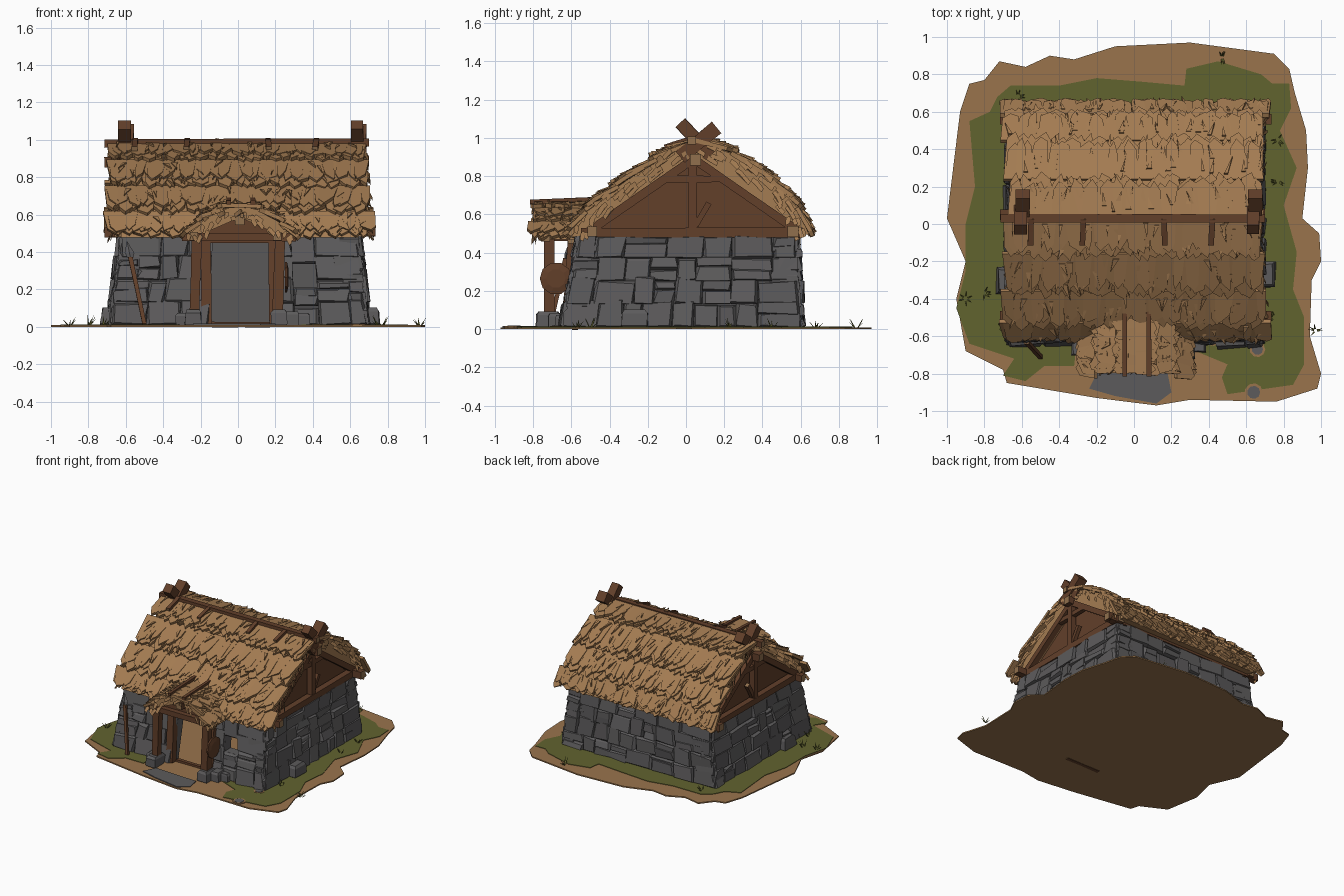
import bpy, bmesh, math, random
from mathutils import Vector
random.seed(4)
rnd = random.uniform
if "Cube" in bpy.data.objects:
    bpy.data.objects.remove(bpy.data.objects["Cube"], do_unlink=True)

def material(name, *rgb):
    m = bpy.data.materials.new(name)
    m.use_nodes = True
    m.diffuse_color = (*rgb, 1)
    m.node_tree.nodes["Principled BSDF"].inputs["Base Color"].default_value = (*rgb, 1)
    return m

THATCH = material("straw thatch", .37, .2, .084)
WOOD = material("brown wood", .122, .05, .023)
CUT = material("cut wood end", .28, .16, .075)
STONE = material("grey stone", .108, .104, .106)
EARTH = material("bare earth", .32, .175, .073)
GRASS = material("grass", .12, .125, .028)
SQUARE = ((-1, -1), (1, -1), (1, 1), (-1, 1))

def loft(bm, rings, cap_mat=0):
    """Join equal rings of points into a closed solid."""
    vs = [[bm.verts.new(p) for p in r] for r in rings]
    for a, b in zip(vs, vs[1:]):
        for i in range(len(a)):
            bm.faces.new((a[i - 1], a[i], b[i], b[i - 1]))
    for ring in (vs[0], vs[-1]):
        bm.faces.new(ring).material_index = cap_mat

def finish(name, bm, *mats):
    bmesh.ops.recalc_face_normals(bm, faces=bm.faces)
    me = bpy.data.meshes.new(name)
    bm.to_mesh(me)
    bm.free()
    for m in mats:
        me.materials.append(m)
    bpy.context.scene.collection.objects.link(bpy.data.objects.new(name, me))

def solid(name, rings, *mats):
    bm = bmesh.new()
    loft(bm, rings, len(mats) - 1)
    finish(name, bm, *mats)

def beam(name, p, q, w=.06, end=CUT):
    """Rough-hewn timber with sawn ends."""
    p, q = Vector(p), Vector(q)
    d = (q - p).normalized()
    side = (d.cross((0, 0, 1)) if abs(d.z) < .95 else Vector((1, 0, 0))).normalized() * w / 2
    up = side.cross(d)
    solid(name, [[p.lerp(q, t) + (side * a + up * b) * k for a, b in SQUARE]
                 for t, k in ((0, rnd(.92, 1.05)), (.5, rnd(.92, 1.05)), (1, rnd(.92, 1.05)))], WOOD, end)

def plate(name, outline, z0, z1, mat):
    solid(name, [[(x / 100, y / 100, z) for x, y in outline] for z in (z0, z1)], mat)

# Ground with grass, paving and flat stones
plate("ground", [(-100, 3), (-93, 60), (-88, 75), (-80, 77), (-72, 87), (-58, 84), (-45, 90), (-32, 88),
                 (-10, 95), (30, 97), (75, 91), (83, 83), (86, 70), (92, 50), (93, 30), (90, 3), (99, -5),
                 (100, -20), (95, -30), (94, -60), (100, -80), (98, -88), (76, -95), (30, -94), (12, -97),
                 (-20, -93), (-68, -85), (-70, -78), (-90, -68), (-95, -40), (-90, -20)], 0, .01, EARTH)
plate("grass_patch", [(-88, 55), (-77, 60), (-73, 68), (-66, 74), (-40, 74), (-20, 78), (5, 76), (27, 74),
                      (28, 83), (45, 87), (68, 80), (74, 75), (83, 75), (84, 62), (78, 50), (87, 30), (80, 10),
                      (87, -15), (85, -35), (91, -50), (91, -75), (85, -86), (50, -91), (47, -82), (50, -75),
                      (33, -68), (28, -58), (-30, -58), (-32, -76), (-48, -76), (-58, -84), (-70, -81),
                      (-64, -72), (-88, -64), (-95, -45), (-90, -25), (-90, 0), (-85, 20)], .01, .014, GRASS)
plate("earth_floor", [(-60, -58), (60, -58), (60, 56), (-60, 56)], .014, .018, EARTH)
plate("paving_slab", [(-24, -88), (-19, -78), (18, -80), (20, -90), (12, -96), (-10, -92)], .01, .017, STONE)
for x, y, r in ((42, -61, 3), (66, -67, 3), (64, -90, 3.5)):
    for name, k, z, mat in (("bare_ring", 1.4, .016, EARTH), ("flat_stone", 1, .019, STONE)):
        plate(name, [(x + r * k * math.cos(i * .7), y + r * k * math.sin(i * .7)) for i in range(9)], .009, z, mat)
bm = bmesh.new()
for x, y in ((-.9, -.4), (.47, .89), (.77, .23), (.77, .45), (.97, -.57), (-.3, -.64), (-.8, -.37),
             (.75, -.5), (-.62, .68), (.3, -.66), (-.72, -.55)):
    for i in range(6):
        a = rnd(0, 6.28)
        out, side = Vector((math.cos(a), math.sin(a), 0)), Vector((-math.sin(a), math.cos(a), 0)) * .005
        b = Vector((x, y, .009)) + out * .008
        tip = b + out * .03 + Vector((0, 0, rnd(.02, .055)))
        loft(bm, [[b - side, b + side, b + out * .006], [tip, tip + side * .1, tip - side * .1]])
finish("grass_tufts", bm, GRASS)

# Battered walls of rough stone
BASE = [Vector(p) for p in ((-.68, -.64, .01), (.69, -.64, .01), (.69, .6, .01), (-.68, .6, .01))]
TOP = [Vector(p) for p in ((-.62, -.56, .49), (.635, -.56, .49), (.635, .57, .49), (-.62, .57, .49))]
def wall(name, i, u0=0, u1=1, v0=0, v1=1):
    j = (i + 1) % 4
    e = BASE[j] - BASE[i]
    out = Vector((e.y, -e.x, 0)) / e.length
    def quad(a, b, c, d, depth, inset=0, jitter=0):
        k, m = inset / e.length, inset / .49
        return [BASE[i].lerp(BASE[j], u).lerp(TOP[i].lerp(TOP[j], u), v) + out * depth
                + Vector((rnd(-1, 1), rnd(-1, 1), rnd(-.6, .6))) * jitter
                for u, v in ((a + k, c + m), (b - k, c + m), (b - k, d - m), (a + k, d - m))]
    bm = bmesh.new()
    loft(bm, [quad(u0, u1, v0, v1, -.09), quad(u0, u1, v0, v1, -.012)])
    rows = max(1, round((v1 - v0) * 4.2))
    vh = (v1 - v0) / rows
    for r in range(rows):
        a = u0
        while a < u1 - .001:
            b = a + rnd(.09, .24) / e.length
            b = u1 if b > u1 - .07 / e.length else b
            lo, hi = v0 + r * vh, v0 + (r + 1) * vh
            cuts = [lo, lo + vh * rnd(.35, .65), hi] if rnd(0, 1) < .25 else [lo, hi]
            for c, d in zip(cuts, cuts[1:]):
                d = min(d + rnd(-.02, .06), v1)
                loft(bm, [quad(a, b, c, d, -.05), quad(a, b, c, d, 0, .001),
                          quad(a, b, c, d, rnd(.01, .024), .009, .011)])
            a = b
    finish(name, bm, STONE)

for name, *part in (("front_wall_right", 0, 0, .385), ("front_wall_beside_door", 0, .64, .72),
                    ("front_wall_under_window", 0, .72, .815, 0, .42), ("front_wall_left", 0, .815, 1),
                    ("front_wall_over_window", 0, .72, .815, .68, 1),
                    ("left_wall", 1), ("back_wall", 2), ("right_wall", 3)):
    wall(name, *part)

def block(bm, c, sx, sy, sz):
    """Chamfered irregular boulder."""
    loft(bm, [[Vector(c) + Vector((x * sx * k * rnd(.85, 1.1), y * sy * k * rnd(.85, 1.1), z * sz))
               for x, y in SQUARE] for z, k in ((-1, .9), (-.7, 1), (.6, .95), (1, .75))])

bm = bmesh.new()
for b, t in zip(BASE, TOP):
    for r in range(5):
        c = b.lerp(t, r / 5 + .1)
        sx, sy = (.09 - r * .004, .055) if r % 2 else (.055, .09 - r * .004)
        c -= Vector((math.copysign(sx - .012, c.x), math.copysign(sy - .012, c.y), 0))
        block(bm, c, sx, sy, .048)
for x, y, s in ((.705, -.27, .05), (-.685, -.3, .05), (-.24, -.72, .045), (.22, -.72, .045), (.29, -.67, .04),
                (-.3, -.66, .035), (.35, -.64, .035)):
    block(bm, (x, y, s + .003), s, s * 1.4, s)
finish("corner_stones_and_boulders", bm, STONE)

# Layered thatch: a slab along the path, with ragged rows of straw for each segment
def thatch(name, path, place, a0, a1, inner, width):
    bm = bmesh.new()
    section = [(d, z - .012) for d, z in path] + inner
    loft(bm, [[place(a, d, z) for d, z in section] for a in (a0 + .02, a1 - .02)])
    for k, (p, q) in enumerate(zip(path, path[1:])):
        dx, dz = q[0] - p[0], q[1] - p[1]
        n = math.hypot(dx, dz)
        def tuft(shape):
            loft(bm, [[place(u, p[0] + dx * t - dz / n * (o - h), p[1] + dz * t + dx / n * (o - h))
                       for u, t, o in shape] for h in (.022, 0)])
        lo, hi = a0 - .008 * k, a1 + .008 * k
        for layer in range(2):
            a = lo
            while a < hi:
                w, s = width * rnd(.6, 1.3), rnd(-.02, .02)
                end, lift = 1.02 + rnd(0, .16) - layer * .18, rnd(.01, .024) + layer * .01
                tuft([(a - w, 0, 0), (a + w, 0, 0), (a + w * .8 + s, end - rnd(.1, .28), lift),
                      (a + s * 2, end, lift), (a - w * .8 + s, end - rnd(.1, .28), lift)])
                a += w * 1.2
        for i in range(int((hi - lo) / width * 1.2)):
            a, s, t, w = rnd(lo, hi), rnd(-.035, .035), rnd(.1, .8), rnd(.007, .016)
            tuft([(a - w, t, .015), (a + w, t, .015), (a + s, t + rnd(.25, .38), rnd(.02, .042))])
        # Straws splaying over both verges, some of them drooping
        for i in range(int(n / .012)):
            a, s, t, o = (lo, hi)[i % 2], rnd(.0, .04) * (i % 2 * 2 - 1), rnd(-.05, .85), rnd(-.07, .015)
            tuft([(a, t, o), (a + s * .5, t + .12, o), (a + s, t + rnd(.2, .4), o - rnd(0, .02))])
    finish(name, bm, THATCH)

RIDGE_Y = .04
FRONT = [(0, .99), (.2, .895), (.4, .755), (.57, .62), (.65, .49)]
BACK = [(0, 1.0), (.2, .93), (.41, .785), (.55, .64), (.605, .505)]
PORCH = [(0, .66), (.11, .635), (.22, .565), (.3, .48)]
for side, sd, path in (("front", -1, FRONT), ("back", 1, BACK)):
    thatch(side + "_thatch", path, lambda a, d, z: Vector((a, RIDGE_Y + sd * d, z)),
           -.645, .665, [(.53, .5), (0, .87)], .042)
    thatch("porch_thatch_" + side.replace("front", "right").replace("back", "left"), PORCH,
           lambda a, d, z: Vector((.01 + sd * d, a, z)), -.765, -.42, [(.25, .475), (0, .585)], .035)

# Gables and roof timbers
for side, s in (("right_", -1), ("left_", 1)):
    solid(side + "gable", [[(x, -.54, .47), (x, .6, .47), (x, RIDGE_Y, .9)] for x in (s * .57, s * .6)], WOOD)
    for name, y0, z0, y1, z1, w in (
            ("tie_beam", -.55, .505, .61, .505, .05), ("king_post", .035, .5, .035, .9, .045),
            ("collar_beam", -.1, .785, .17, .785, .035), ("brace", .05, .54, .12, .66, .03),
            ("front_rafter", -.51, .51, RIDGE_Y, .89, .045), ("back_rafter", .59, .51, RIDGE_Y, .89, .045)):
        beam(side + name, (s * .635, y0, z0), (s * .635, y1, z1), w)
    x = .015 + s * .622
    beam(side + "front_finial", (x, .13, .91), (x, -.03, 1.08), .07, WOOD)
    beam(side + "back_finial", (x + .012, -.03, .9), (x + .012, .16, 1.055), .075, WOOD)
for name, y, z, w in (("ridge_pole", .03, .98, .045), ("ridge_purlin", .05, .88, .06),
                      ("front_eave_beam", -.49, .505, .055), ("back_eave_beam", .56, .505, .055)):
    beam(name, (-.715, y, z), (.735 if z < .6 else .7, y, z + .006), w)
for x in (-.55, -.27, .16, .42):
    beam("ridge_peg", (x, .03, .995), (x + rnd(-.01, .01), -.11, .95), .03)

# Porch and doorway
for side, x, dx, sx in (("right_", -.235, -.168, -.05), ("left_", .21, .195, .08)):
    beam(side + "porch_post", (x, -.715, .02), (x + .015, -.715, .47), .055)
    beam(side + "porch_plate", (x, -.77, .485), (x, -.5, .485), .045)
    beam(side + "door_post", (dx, -.62, .015), (dx - .005, -.59, .47), .055)
    beam(side + "thatch_stick", (sx, -.815, .665), (sx, -.45, .68), .025, WOOD)
beam("door_lintel", (-.22, -.59, .475), (.24, -.59, .475), .055)
beam("threshold", (-.14, -.58, .012), (.17, -.58, .012), .03)
beam("porch_front_beam", (-.30, -.735, .48), (.31, -.735, .48), .045)
beam("porch_ridge_beam", (.01, -.775, .57), (.01, -.45, .57), .05)
solid("porch_gable", [[(-.24, y, .48), (.26, y, .48), (.01, y, .6)] for y in (-.715, -.7)], WOOD)

# Shield and spear
solid("round_shield", [[(x, -.68 + r * math.cos(i * math.pi / 5), .265 + r * math.sin(i * math.pi / 5))
                        for i in range(10)] for x, r in ((.25, .085), (.262, .085), (.27, .05))], WOOD)
foot, head = Vector((-.5, -.71, .015)), Vector((-.575, -.63, .37))
beam("spear_shaft", foot, head, .024)
solid("spear_tip", [[head.lerp(foot, -t) + Vector(v) * r for v in ((1, 0, 0), (0, .4, 0), (-1, 0, 0), (0, -.4, 0))]
                    for t, r in ((-.03, .01), (.07, .026), (.24, .002))], STONE)
